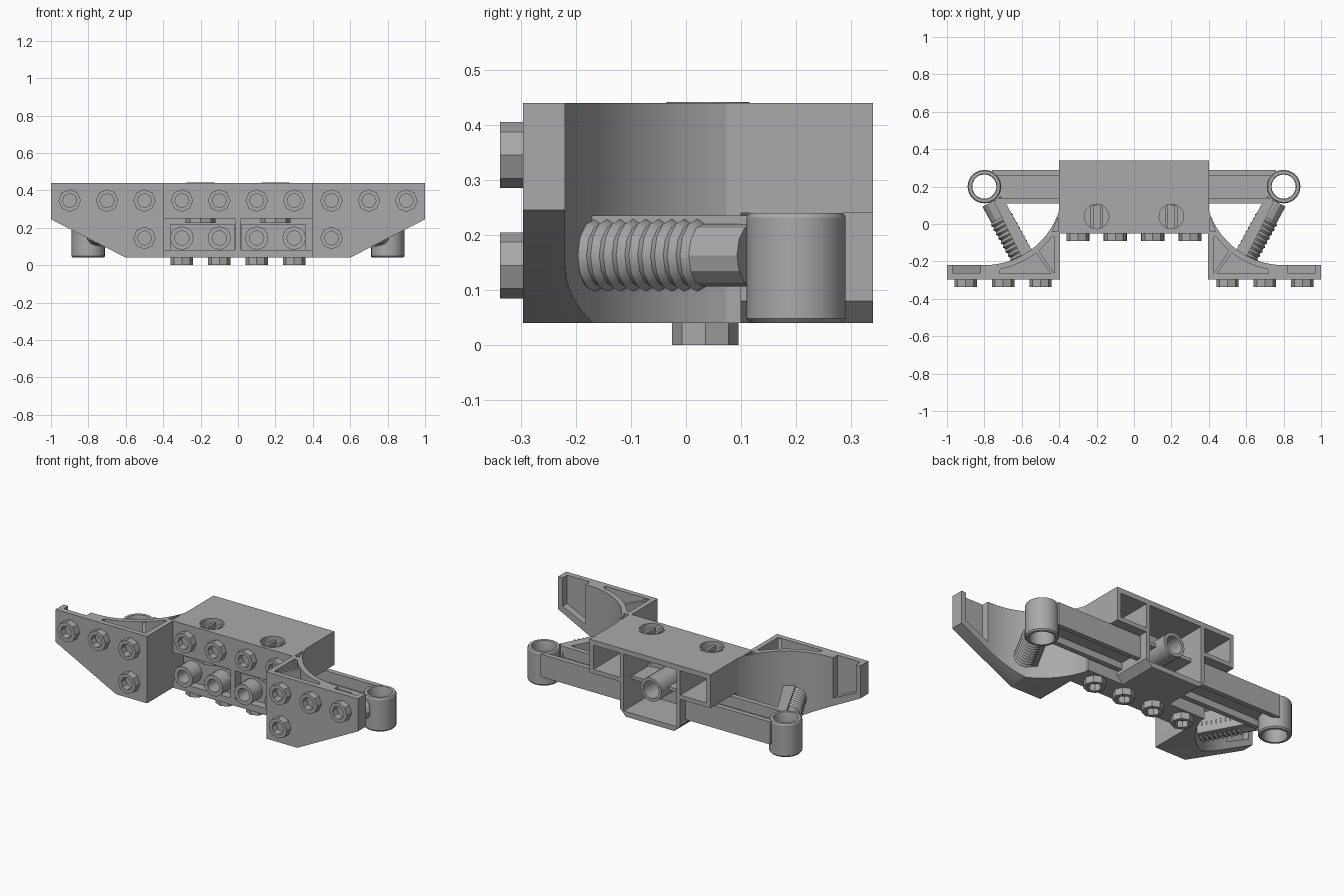
import bpy, bmesh, math
from mathutils import Matrix, Vector

cube = bpy.data.objects.get("Cube")
if cube:
    bpy.data.objects.remove(cube, do_unlink=True)

grey = bpy.data.materials.new("mid grey")
grey.use_nodes = True
grey.diffuse_color = (0.4, 0.4, 0.4, 1)
grey.node_tree.nodes["Principled BSDF"].inputs["Base Color"].default_value = (0.4, 0.4, 0.4, 1)


def finish(name, bm):
    bmesh.ops.remove_doubles(bm, verts=bm.verts, dist=1e-5)
    bmesh.ops.recalc_face_normals(bm, faces=bm.faces)
    me = bpy.data.meshes.new(name)
    bm.to_mesh(me)
    bm.free()
    me.materials.append(grey)
    ob = bpy.data.objects.new(name, me)
    bpy.context.collection.objects.link(ob)
    return ob


def prism(name, pts, lo, hi, axis="z"):
    """Extrude an outline along z (points are x, y) or along y (points are x, z)."""
    place = (lambda a, b, t: (a, b, t)) if axis == "z" else (lambda a, b, t: (a, t, b))
    bm = bmesh.new()
    face = bm.faces.new([bm.verts.new(place(a, b, lo)) for a, b in pts])
    ext = bmesh.ops.extrude_face_region(bm, geom=[face])
    verts = [g for g in ext["geom"] if isinstance(g, bmesh.types.BMVert)]
    bmesh.ops.translate(bm, verts=verts, vec=place(0, 0, hi - lo))
    return finish(name, bm)


def box(name, x, y, z):
    return prism(name, [(x[0], y[0]), (x[1], y[0]), (x[1], y[1]), (x[0], y[1])], *z)


def lathe(name, profile, start, direction, sides=8, closed=True):
    """Turn a (radius, height) profile about a direction."""
    bm = bmesh.new()
    rings = [[bm.verts.new((r * math.cos(math.tau * i / sides),
                            r * math.sin(math.tau * i / sides), h))
              for i in range(sides)] for r, h in profile]
    pairs = list(zip(rings, rings[1:])) + ([(rings[-1], rings[0])] if closed else [])
    for a, b in pairs:
        for i in range(sides):
            j = (i + 1) % sides
            bm.faces.new((a[i], a[j], b[j], b[i]))
    if not closed:
        bm.faces.new(rings[0])
        bm.faces.new(rings[-1])
    turn = Vector(direction).to_track_quat("Z", "Y").to_matrix().to_4x4()
    bm.transform(Matrix.Translation(start) @ turn)
    return finish(name, bm)


def tube(name, outer, inner, start, direction, length, sides=16):
    return lathe(name, [(outer, 0), (outer, length), (inner, length), (inner, 0)],
                 start, direction, sides)


def combine(ob, cutters, operation="DIFFERENCE"):
    for c in cutters:
        mod = ob.modifiers.new("cut", "BOOLEAN")
        mod.object, mod.operation, mod.solver = c, operation, "EXACT"
        new = bpy.data.meshes.new_from_object(
            ob.evaluated_get(bpy.context.evaluated_depsgraph_get()))
        ob.modifiers.clear()
        ob.data = new
        bpy.data.objects.remove(c, do_unlink=True)


def mirror(ob):
    ob.modifiers.new("mirror", "MIRROR")


def flip(pts):
    return [(-x, y) for x, y in pts]


# Central block, open at the back and recessed at the front
block = box("central_block", (-0.4, 0.4), (-0.05, 0.34), (0.04, 0.44))
under = [(0.16, 0.02), (0.16, 0.04), (0.2, 0.08), (0.2, 0.24), (0.5, 0.24), (0.5, 0.02)]
cuts = [prism("cutter", p, 0.1, 0.4, "y") for p in (under, flip(under))]
cuts.append(box("cutter", (-0.175, 0.175), (0.1, 0.4), (0.07, 0.41)))
for s in (-1, 1):
    cell, recess = sorted((s * 0.2, s * 0.375)), sorted((s * 0.015, s * 0.395))
    cuts.append(box("cutter", cell, (0.1, 0.4), (0.265, 0.41)))
    cuts.append(box("cutter", recess, (-0.1, 0.08), (0.08, 0.25)))
    cuts.append(lathe("cutter", [(0.07, 0), (0.07, 0.2)], (s * 0.2, 0.04, 0.3),
                      (0, 0, 1), 16, False))
combine(block, cuts)

# Centre tube and ribs in the rear cell
tube("rear_tube", 0.07, 0.052, (0, 0.09, 0.24), (0, 1, 0), 0.24)
mirror(box("rear_rib", (0.065, 0.18), (0.09, 0.26), (0.23, 0.25)))
mirror(box("recess_panel", (0.02, 0.36), (0.0, 0.085), (0.075, 0.22)))

# Top sockets with slats, and the cup ends showing in the recess
for s in (-1, 1):
    tube("top_socket_rim", 0.075, 0.066, (s * 0.2, 0.04, 0.3), (0, 0, 1), 0.142)
    lathe("socket_cup", [(0.08, 0), (0.08, 0.04)], (s * 0.2, 0.04, 0.225), (0, 0, 1), 8, False)
    for k in (-1, 1):
        c = s * 0.2 + k * 0.025
        box("socket_slat", (c - 0.008, c + 0.008), (-0.02, 0.1), (0.29, 0.42))

# Octagonal hollow studs
FRONT, DOWN = (0, -1, 0), (0, 0, -1)
for x in (-0.3, -0.1, 0.1, 0.3):
    tube("front_stud", 0.06, 0.038, (x, -0.045, 0.345), FRONT, 0.045, 8)
    tube("bottom_stud", 0.06, 0.038, (x, 0.035, 0.045), DOWN, 0.045, 8)
    tube("recess_tube", 0.062, 0.038, (x, 0.01, 0.145), FRONT, 0.1, 16)
for s in (-1, 1):
    for x, z in ((0.5, 0.345), (0.7, 0.345), (0.9, 0.345), (0.5, 0.145)):
        tube("wing_stud", 0.06, 0.038, (s * x, -0.29, z), FRONT, 0.048, 8)


# Wings with a concave arc centred on the hub
def arc(radius, a0, a1, n=14):
    return [(0.8 + radius * math.cos(math.radians(a0 + (a1 - a0) * i / n)),
             0.2 + radius * math.sin(math.radians(a0 + (a1 - a0) * i / n)))
            for i in range(n + 1)]


wing = prism("wing", [(0.395, -0.296), (1, -0.296), (1, -0.22)] + arc(0.42, 270, 196)
             + [(0.395, 0.08)], 0.04, 0.44)
front = [(0.3, 0.04), (0.6, 0.04), (1, 0.245), (1, 0.44), (0.3, 0.44)]
combine(wing, [prism("cutter", front, -0.4, 0.3, "y")], "INTERSECT")
pocket = prism("cutter", [(0.425, -0.265), (0.72, -0.265)] + arc(0.45, 259, 217, 8)
               + [(0.425, -0.07)], 0.24, 0.5)
notch = prism("cutter", [(0.82, 0.2), (0.97, 0.27), (0.97, 0.5), (0.82, 0.5)], -0.262, -0.1, "y")
gusset = prism("cutter", [(0.405, -0.04), (0.435, -0.04), (0.405, 0.04)], 0.3, 0.5)
combine(wing, [pocket, notch, gusset])
mirror(wing)
mirror(prism("wing_rib", [(0.415, -0.28), (0.43, -0.285), (0.535, -0.14), (0.52, -0.125)],
             0.2, 0.435))

# Arms: web with two flanges
mirror(box("arm_web", (0.18, 0.73), (0.12, 0.28), (0.14, 0.17)))
mirror(box("arm_front_flange", (0.18, 0.74), (0.11, 0.14), (0.1, 0.235)))
mirror(box("arm_rear_flange", (0.18, 0.76), (0.26, 0.29), (0.1, 0.235)))

# Hubs with bevelled rims
hub = [(0.083, 0), (0.09, 0.008), (0.09, 0.192), (0.085, 0.2),
       (0.068, 0.2), (0.065, 0.19), (0.065, 0.01), (0.07, 0)]
mirror(lathe("hub", hub, (0.8, 0.2, 0.04), (0, 0, 1), 20))

# Threaded struts from the hubs to the wings, each with a flat brace
top, low = Vector((0.76, 0.12, 0.163)), Vector((0.585, -0.2, 0.163))
length = (low - top).length
thread = [(0.057, 0), (0.057, 0.1)]
turns = 10
step = (length - 0.1) / turns
for i in range(turns):
    thread += [(0.066, 0.1 + step * (i + 0.5)), (0.057, 0.1 + step * (i + 1))]
mirror(lathe("threaded_strut", thread, top, low - top, 12, False))
mirror(prism("strut_brace", [(0.69, 0.12), (0.75, 0.12), (0.6, -0.18), (0.53, -0.17)],
             0.11, 0.235))

# Smooth the round parts and keep hard edges sharp
for ob in bpy.context.collection.objects:
    if ob.type == "MESH" and grey.name in ob.data.materials:
        ob.select_set(True)
        bpy.context.view_layer.objects.active = ob
bpy.ops.object.shade_smooth_by_angle(angle=math.radians(28))
